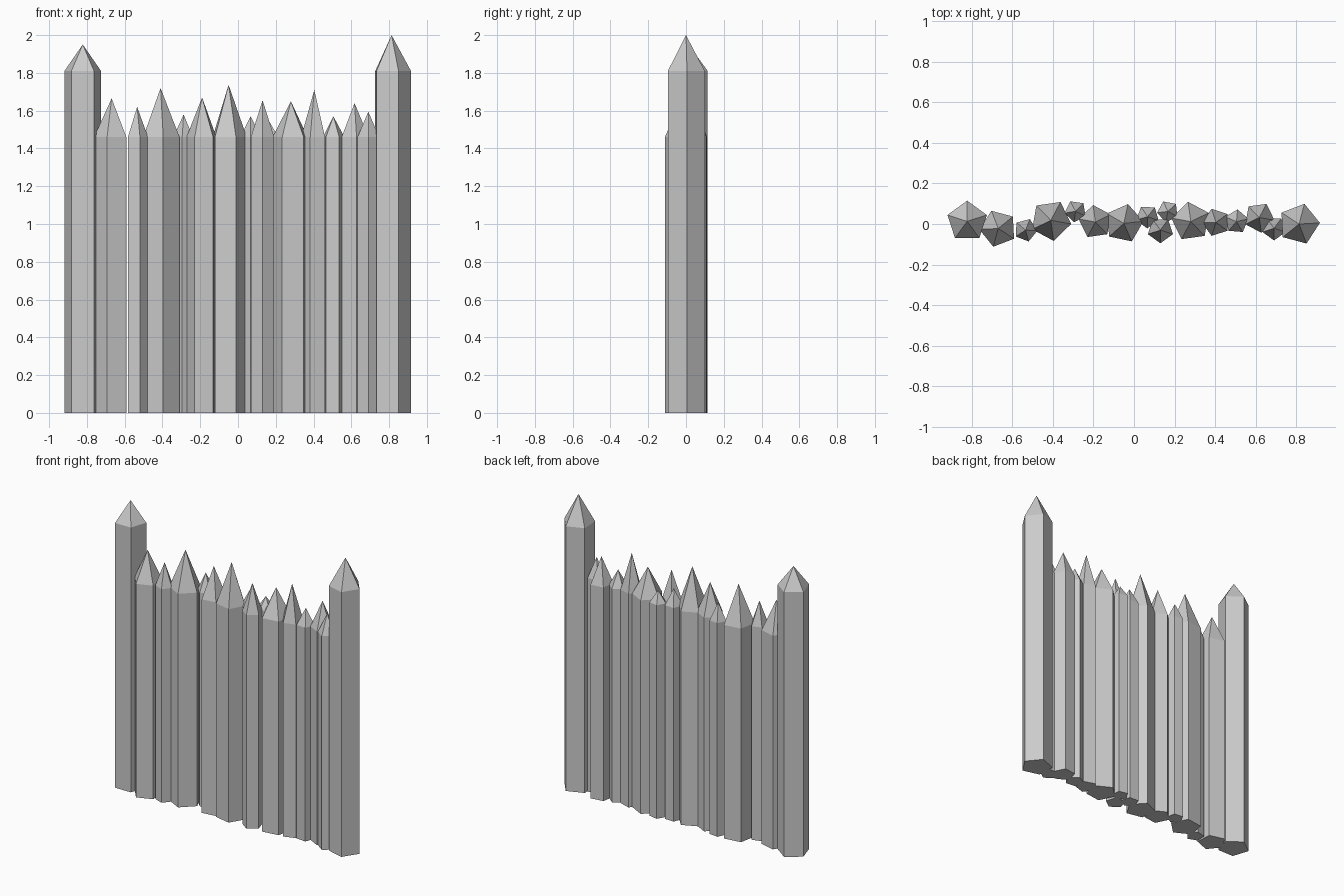
import bpy, bmesh
from math import cos, sin, radians

if "Cube" in bpy.data.objects:
    bpy.data.objects.remove(bpy.data.objects["Cube"])

SIDES = 5
RAIL_TOP = 1.46   # shoulder height of the stakes
POST_TOP = 1.81   # shoulder height of the end posts


def pointed_log(name, x, y, radius, turn, shoulder, tip):
    """Five-sided log with a sharpened, flat-faceted point."""
    bm = bmesh.new()
    ring = [(x + radius * cos(radians(turn + i * 360 / SIDES)),
             y + radius * sin(radians(turn + i * 360 / SIDES))) for i in range(SIDES)]
    low = [bm.verts.new((px, py, 0)) for px, py in ring]
    high = [bm.verts.new((px, py, shoulder)) for px, py in ring]
    apex = bm.verts.new((x, y, tip))
    bm.faces.new(low[::-1])
    for i in range(SIDES):
        j = (i + 1) % SIDES
        bm.faces.new((low[i], low[j], high[j], high[i]))
        bm.faces.new((high[i], high[j], apex))
    mesh = bpy.data.meshes.new(name)
    bm.to_mesh(mesh)
    bm.free()
    obj = bpy.data.objects.new(name, mesh)
    bpy.context.collection.objects.link(obj)


# Tall end posts
pointed_log("left_post", -0.822, 0.013, 0.102, 90, POST_TOP, 1.95)
pointed_log("right_post", 0.813, 0.0, 0.103, 3, POST_TOP, 2.0)

# Palisade stakes, left to right: x, y, radius, turn, tip height
stakes = [
    (-0.669, -0.022, 0.093, 183, 1.665),
    (-0.534, -0.030, 0.058, 285, 1.62),
    (-0.410, 0.018, 0.102, 278, 1.72),
    (-0.288, 0.063, 0.055, 118, 1.58),
    (-0.190, 0.010, 0.084, 242, 1.67),
    (-0.050, 0.003, 0.097, 294, 1.737),
    (0.067, 0.036, 0.058, 268, 1.57),
    (0.130, -0.030, 0.065, 270, 1.655),
    (0.167, 0.062, 0.054, 115, 1.54),
    (0.280, 0.012, 0.098, 242, 1.65),
    (0.404, 0.008, 0.070, 180, 1.71),
    (0.505, 0.012, 0.060, 85, 1.57),
    (0.617, 0.032, 0.076, 278, 1.64),
    (0.690, -0.021, 0.060, 270, 1.595),
]
for n, (x, y, radius, turn, tip) in enumerate(stakes, 1):
    pointed_log(f"stake_{n}", x, y, radius, turn, RAIL_TOP, tip)
